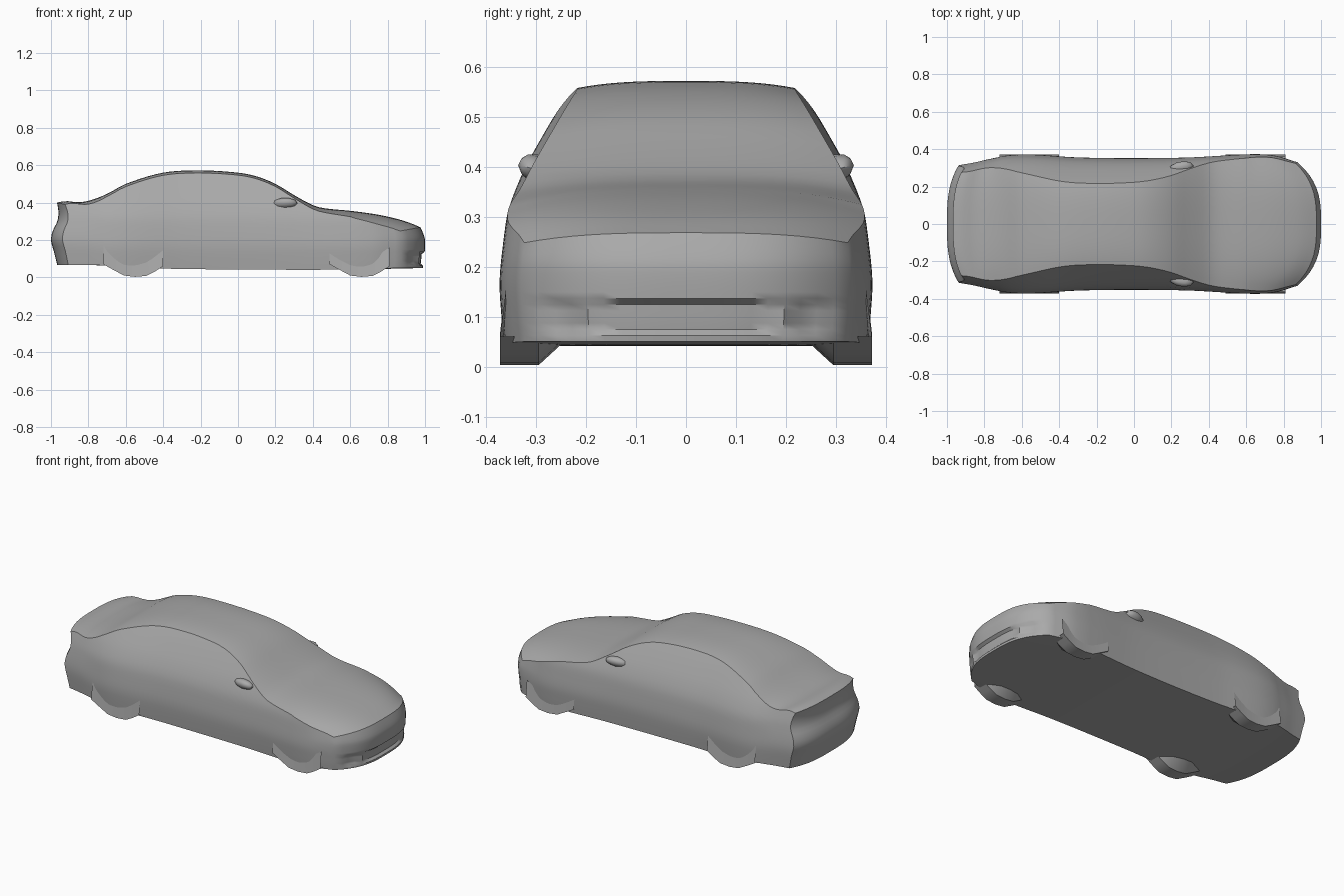
import bpy
import bmesh
from mathutils import Vector

cube = bpy.data.objects.get("Cube")
if cube:
    bpy.data.objects.remove(cube, do_unlink=True)

paint = bpy.data.materials.new("grey paint")
paint.use_nodes = True
GREY = (0.4, 0.4, 0.4, 1)
paint.diffuse_color = GREY
paint.node_tree.nodes["Principled BSDF"].inputs["Base Color"].default_value = GREY


def curve(points):
    """Return a function that eases through the (position, value) points."""
    def slope(i):
        a, b = points[max(i - 1, 0)], points[min(i + 1, len(points) - 1)]
        return (b[1] - a[1]) / (b[0] - a[0])

    def value(p):
        p = min(max(p, points[0][0]), points[-1][0])
        for i in range(len(points) - 1):
            (a, va), (b, vb) = points[i], points[i + 1]
            if p <= b:
                u, d = (p - a) / (b - a), b - a
                return ((1 + 2 * u) * (1 - u) ** 2 * va + u * (1 - u) ** 2 * d * slope(i)
                        + u * u * (3 - 2 * u) * vb + u * u * (u - 1) * d * slope(i + 1))
        return points[-1][1]
    return value


def finish(name, bm):
    bmesh.ops.recalc_face_normals(bm, faces=bm.faces)
    mesh = bpy.data.meshes.new(name)
    bm.to_mesh(mesh)
    bm.free()
    mesh.materials.append(paint)
    obj = bpy.data.objects.new(name, mesh)
    bpy.context.collection.objects.link(obj)
    bpy.ops.object.select_all(action="DESELECT")
    obj.select_set(True)
    bpy.context.view_layer.objects.active = obj
    bpy.ops.object.shade_smooth_by_angle(angle=0.6)
    return obj


def grid_box(cuts):
    """A cube from -1 to 1, sliced into even cells along each axis."""
    bm = bmesh.new()
    bmesh.ops.create_cube(bm, size=2)
    for axis, count in enumerate(cuts):
        normal = Vector([float(i == axis) for i in range(3)])
        for n in range(1, count):
            geom = bm.verts[:] + bm.edges[:] + bm.faces[:]
            bmesh.ops.bisect_plane(bm, geom=geom, dist=1e-6, plane_no=normal,
                                   plane_co=normal * (2 * n / count - 1))
    return bm


# Body curves along the length: roofline, underside, half width, top crown
roofline = curve([(-1, .40), (-.95, .408), (-.87, .402), (-.8, .412), (-.7, .447), (-.6, .5),
                  (-.4, .56), (-.2, .572), (0, .56), (.1, .54), (.2, .5), (.3, .44),
                  (.4, .386), (.46, .37), (.6, .356), (.75, .337), (.87, .313), (.95, .29), (1, .268)])
underside = curve([(-1, .065), (-.72, .064), (-.4, .047), (.5, .041), (1, .05)])
half_width = curve([(-1, .315), (-.9, .33), (-.8, .348), (-.6, .372), (-.3, .356), (0, .352),
                    (.3, .356), (.6, .372), (.8, .371), (.9, .36), (1, .33)])
crown = curve([(-1, .01), (-.7, .014), (-.2, .014), (.2, .014), (.45, .022), (.7, .035), (1, .02)])
# Width of the cross-section by height, and how far each end steps back by height
tumblehome = curve([(.04, .975), (.1, .99), (.17, 1), (.25, .98), (.32, .95), (.37, .90),
                    (.41, .85), (.46, .775), (.52, .68), (.56, .61)])
nose_step = curve([(.05, .012), (.1, .005), (.2, 0), (.24, .012), (.28, .03)])
tail_step = curve([(.06, .035), (.14, .015), (.2, 0), (.25, .01), (.3, .034), (.35, .04), (.4, .032)])

body = grid_box((60, 20, 16))
for v in body.verts:
    s, t, h = v.co.x, v.co.y, (v.co.z + 1) / 2
    low, top, rise = underside(s), roofline(s), crown(s)
    edge = top - rise
    z = low + (edge - low) * h
    y = t * half_width(s) * tumblehome(z)
    z += h ** 6 * rise * (1 - abs(t) ** 3)
    x = s
    if s > .6:
        x -= (s - .6) / .4 * (3.5 * abs(y) ** 3 + nose_step(z))
    if s < -.7:
        x += (-.7 - s) / .3 * (2 * abs(y) ** 3 + tail_step(z))
    # Lower air intake and side pockets pressed into the nose
    if s > .99 and .065 < z < .135 and (abs(y) < .19 or .22 < abs(y) < .28):
        x -= .015
    v.co = (x, y, z)
finish("body", body)

# Tyre bulges showing below the sills
arch = [(-.17, .07), (-.12, .042), (-.06, .01), (0, .003), (.06, .008), (.1, .028), (.15, .06)]
for end, centre in (("rear", -.55), ("front", .66)):
    for side, sign in (("left", 1), ("right", -1)):
        bm = bmesh.new()
        rows = []
        for y, lift in ((.372, .1), (.372, 0), (.295, 0), (.235, .055)):
            rows.append([bm.verts.new((centre + x, sign * (y - .012 * (lift > .06)), z + lift))
                         for x, z in arch])
        for a, b in zip(rows, rows[1:]):
            for i in range(len(arch) - 1):
                bm.faces.new((a[i], a[i + 1], b[i + 1], b[i]))
        finish(f"{end}_{side}_wheel", bm)

# Door mirrors blended into the front of the side windows
for side, sign in (("left", 1), ("right", -1)):
    bm = bmesh.new()
    bmesh.ops.create_icosphere(bm, subdivisions=2, radius=1)
    for v in bm.verts:
        x, y, z = v.co
        v.co = (.25 + .065 * x + .02 * y, sign * (.298 + .038 * y), .395 + .03 * z + .008 * y)
    finish(f"{side}_mirror", bm)
